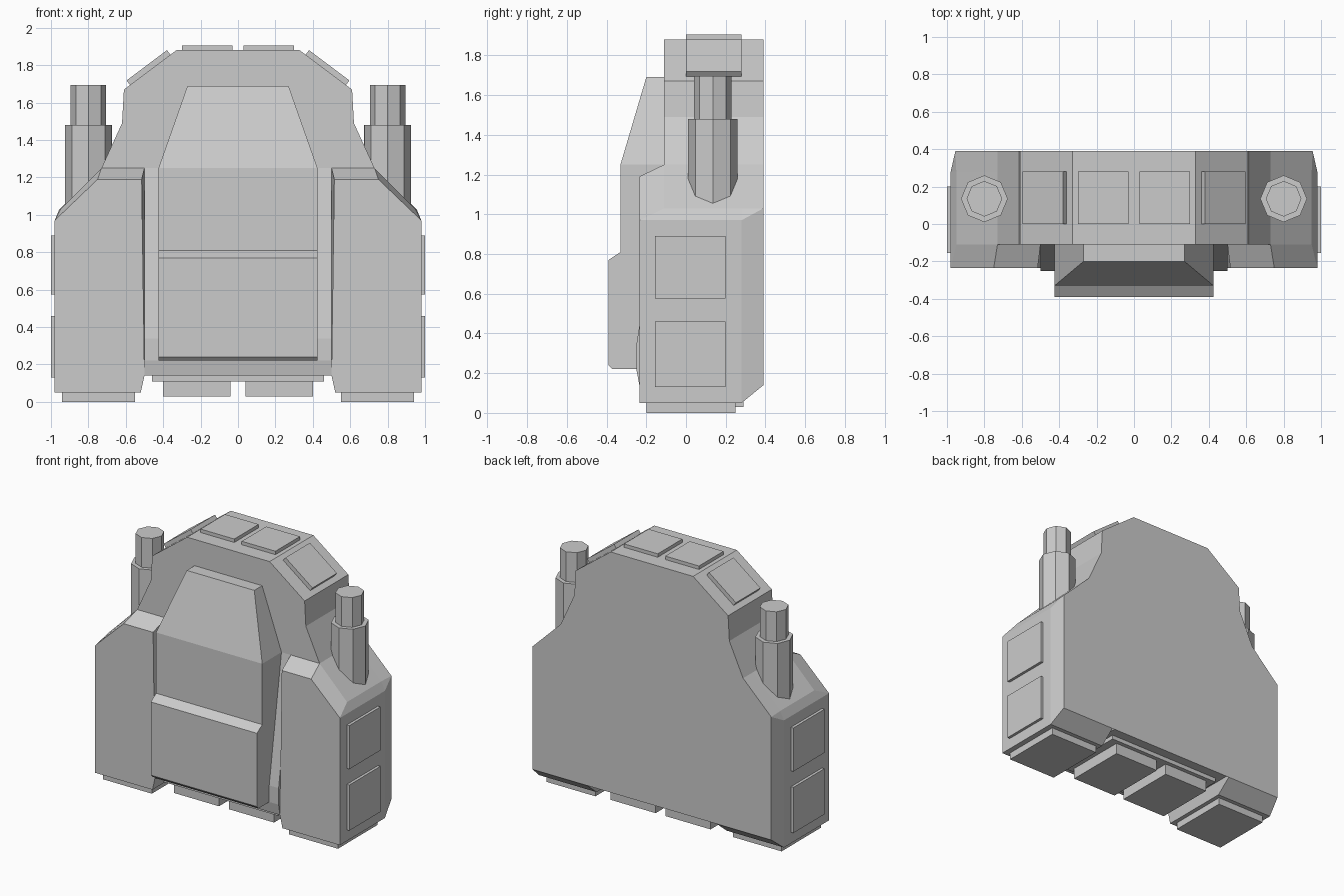
import bpy, bmesh, math
from mathutils import Matrix, Vector

cube = bpy.data.objects.get("Cube")
if cube:
    bpy.data.objects.remove(cube, do_unlink=True)

grey = bpy.data.materials.new("light grey")
grey.use_nodes = True
grey.diffuse_color = (0.6, 0.6, 0.6, 1)
grey.node_tree.nodes["Principled BSDF"].inputs["Base Color"].default_value = (0.6, 0.6, 0.6, 1)


def finish(name, bm, mirror):
    """Turn a bmesh into an object, optionally mirrored across x."""
    bmesh.ops.remove_doubles(bm, verts=bm.verts, dist=0.0005)
    bmesh.ops.recalc_face_normals(bm, faces=bm.faces)
    mesh = bpy.data.meshes.new(name)
    bm.to_mesh(mesh)
    bm.free()
    mesh.materials.append(grey)
    obj = bpy.data.objects.new(name, mesh)
    bpy.context.collection.objects.link(obj)
    if mirror:
        obj.modifiers.new("Mirror", 'MIRROR').use_mirror_merge = False
    return obj


def loft(name, rings, mirror=False):
    """Skin matching closed rings of points and cap both ends."""
    bm = bmesh.new()
    rows = [[bm.verts.new(p) for p in ring] for ring in rings]
    n = len(rows[0])
    for a, b in zip(rows, rows[1:]):
        for i in range(n):
            j = (i + 1) % n
            bm.faces.new((a[i], a[j], b[j], b[i]))
    bm.faces.new(rows[0])
    bm.faces.new(rows[-1])
    return finish(name, bm, mirror)


def box(name, low, high, mirror=False, tilt=0):
    """Box between two corners, tilted about its own centre on the y axis."""
    low, high = Vector(low), Vector(high)
    bm = bmesh.new()
    bmesh.ops.create_cube(bm, size=1)
    turn = Matrix.Translation((low + high) / 2) @ Matrix.Rotation(tilt, 4, 'Y')
    bm.transform(turn @ Matrix.Diagonal((*(high - low), 1)))
    return finish(name, bm, mirror)


def along_y(outline, y):
    return [(x, y, z) for x, z in outline]


def blocks(sections, back):
    """Rectangular rings from (z, half width, front y)."""
    return [[(-w, f, z), (w, f, z), (w, back, z), (-w, back, z)] for z, w, f in sections]


# Central slab with the sloped crown
half = [(0.5, 0.14), (0.5, 1.25), (0.73, 1.25), (0.62, 1.49), (0.61, 1.67), (0.33, 1.88)]
outline = half + [(-x, z) for x, z in reversed(half)]
loft("main_body", [along_y(outline, -0.11), along_y(outline, 0.39)])

# Side pods with chamfered front top and back
front = [(0.5, 0.14), (0.52, 0.05), (0.98, 0.05), (0.98, 0.97),
         (0.98, 0.97), (0.75, 1.19), (0.515, 1.19)]
middle = front[:4] + [(0.95, 1.03), (0.73, 1.25), (0.5, 1.25)]
rear = [(0.5, 0.14), (0.52, 0.14), (0.955, 0.14), (0.955, 1.03)] + middle[4:]
rear[4] = rear[3]
loft("side_pod", [along_y(front, -0.235), along_y(middle, -0.11),
                  along_y(middle, 0.28), along_y(rear, 0.39)], True)

# Chest block and the sloping skirt behind it
loft("chest_block", blocks([(0.22, 0.425, -0.37), (0.24, 0.425, -0.39), (0.77, 0.425, -0.39),
                            (0.81, 0.425, -0.33), (1.25, 0.425, -0.33), (1.69, 0.27, -0.2)], -0.11))
loft("chest_skirt", blocks([(0.14, 0.5, -0.235), (0.22, 0.5, -0.25),
                            (0.34, 0.5, -0.25), (1.25, 0.5, -0.11)], -0.1))

# Exhaust stacks
for name, radius, bottom, top in (("stack_base", 0.125, 0.98, 1.48),
                                  ("stack_tip", 0.095, 1.4, 1.695)):
    ring = [(0.8 + radius * math.cos(i * math.pi / 4), 0.135 + radius * math.sin(i * math.pi / 4))
            for i in range(8)]
    loft(name, [[(x, y, z) for x, y in ring] for z in (bottom, top)], True)

# Raised pads on crown, sides and underside
box("crown_pad", (0.03, 0, 1.87), (0.3, 0.28, 1.905), True)
box("crown_slope_pad", (0.342, 0, 1.767), (0.612, 0.28, 1.803), True, math.atan2(0.21, 0.28))
box("upper_side_pad", (0.97, -0.155, 0.575), (1, 0.2, 0.89), True)
box("lower_side_pad", (0.97, -0.155, 0.13), (1, 0.2, 0.46), True)
box("pod_foot", (0.55, -0.2, 0), (0.94, 0.25, 0.06), True)
box("base_plate", (-0.46, -0.2, 0.11), (0.46, 0.32, 0.15))
box("base_pad", (0.04, -0.16, 0.03), (0.4, 0.29, 0.12), True)
